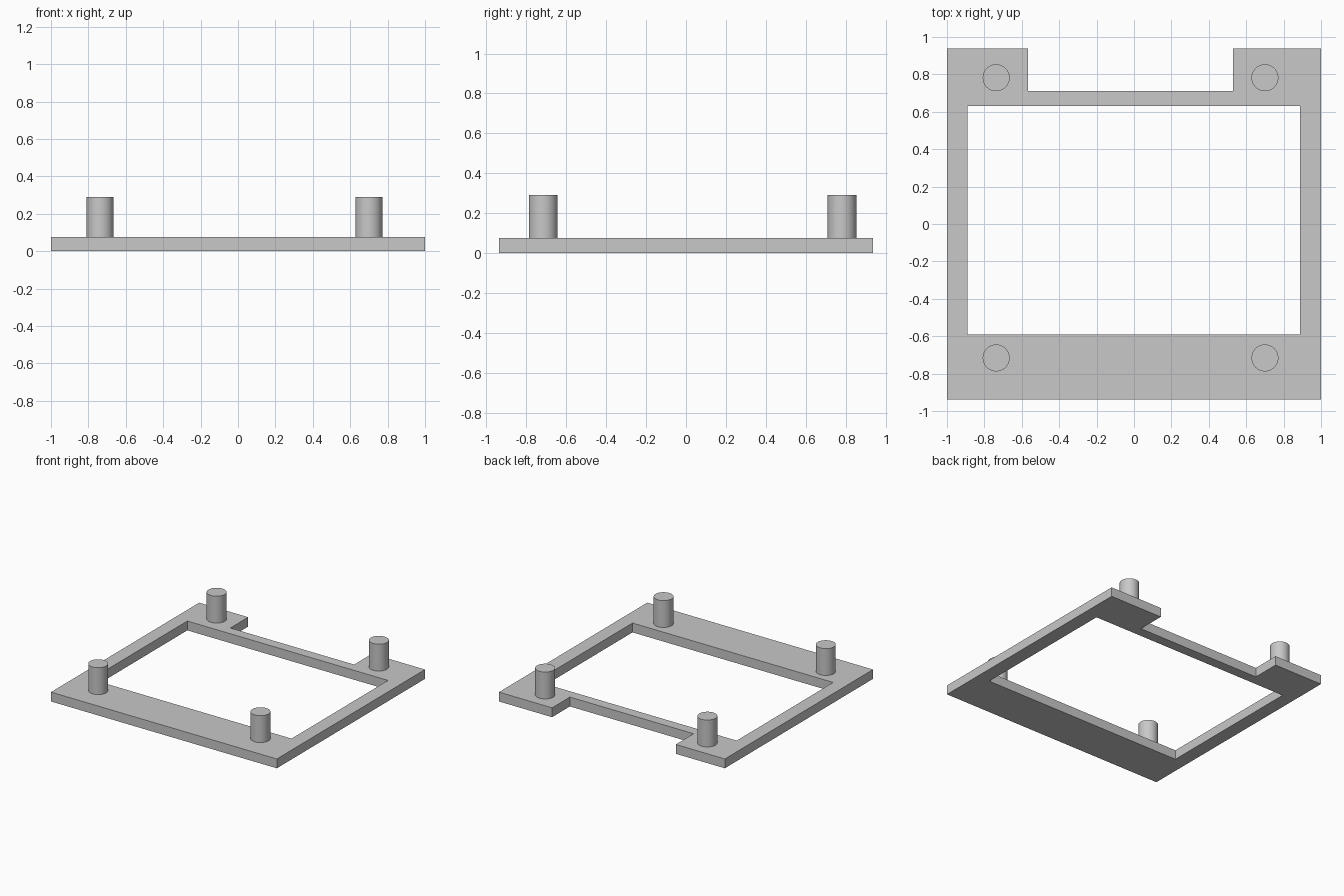
import bpy

# Remove the default cube only
default = bpy.data.objects.get("Cube")
if default:
    bpy.data.objects.remove(default, do_unlink=True)

PLATE_TOP = 0.075
PEG_TOP = 0.29
PEG_RADIUS = 0.072

# Single plain grey
grey = bpy.data.materials.new("plain_grey")
grey.use_nodes = True
grey.diffuse_color = (0.58, 0.58, 0.58, 1)
shader = next(n for n in grey.node_tree.nodes if n.type == "BSDF_PRINCIPLED")
shader.inputs["Base Color"].default_value = grey.diffuse_color


def box(name, x, y, z):
    """Box spanning the given (low, high) ranges."""
    spans = (x, y, z)
    bpy.ops.mesh.primitive_cube_add(size=1, location=[(a + b) / 2 for a, b in spans])
    ob = bpy.context.object
    ob.name = name
    ob.scale = [b - a for a, b in spans]
    bpy.ops.object.transform_apply(location=True, rotation=False, scale=True)
    ob.data.materials.append(grey)
    return ob


def cut(target, cutter):
    """Subtract the cutter from the target and discard it."""
    cutter.hide_render = True
    mod = target.modifiers.new("cut", "BOOLEAN")
    mod.operation = "DIFFERENCE"
    mod.solver = "EXACT"
    mod.object = cutter
    bpy.context.view_layer.objects.active = target
    bpy.ops.object.modifier_apply(modifier=mod.name)
    bpy.data.objects.remove(cutter, do_unlink=True)


# Flat frame with a large window and a notch in its back edge
frame = box("base_frame", (-1, 1), (-0.937, 0.937), (0, PLATE_TOP))
cut(frame, box("window_cutter", (-0.89, 0.887), (-0.59, 0.63), (-0.1, 0.2)))
cut(frame, box("notch_cutter", (-0.566, 0.53), (0.712, 1.1), (-0.1, 0.2)))

# Four round pegs standing on the frame corners
for side, x in (("right", -0.737), ("left", 0.7)):
    for end, y in (("front", -0.716), ("back", 0.782)):
        bpy.ops.mesh.primitive_cylinder_add(
            vertices=48, radius=PEG_RADIUS, depth=PEG_TOP - PLATE_TOP,
            location=(x, y, (PEG_TOP + PLATE_TOP) / 2))
        peg = bpy.context.object
        peg.name = f"{end}_{side}_peg"
        peg.data.materials.append(grey)
        bpy.ops.object.shade_smooth_by_angle()
